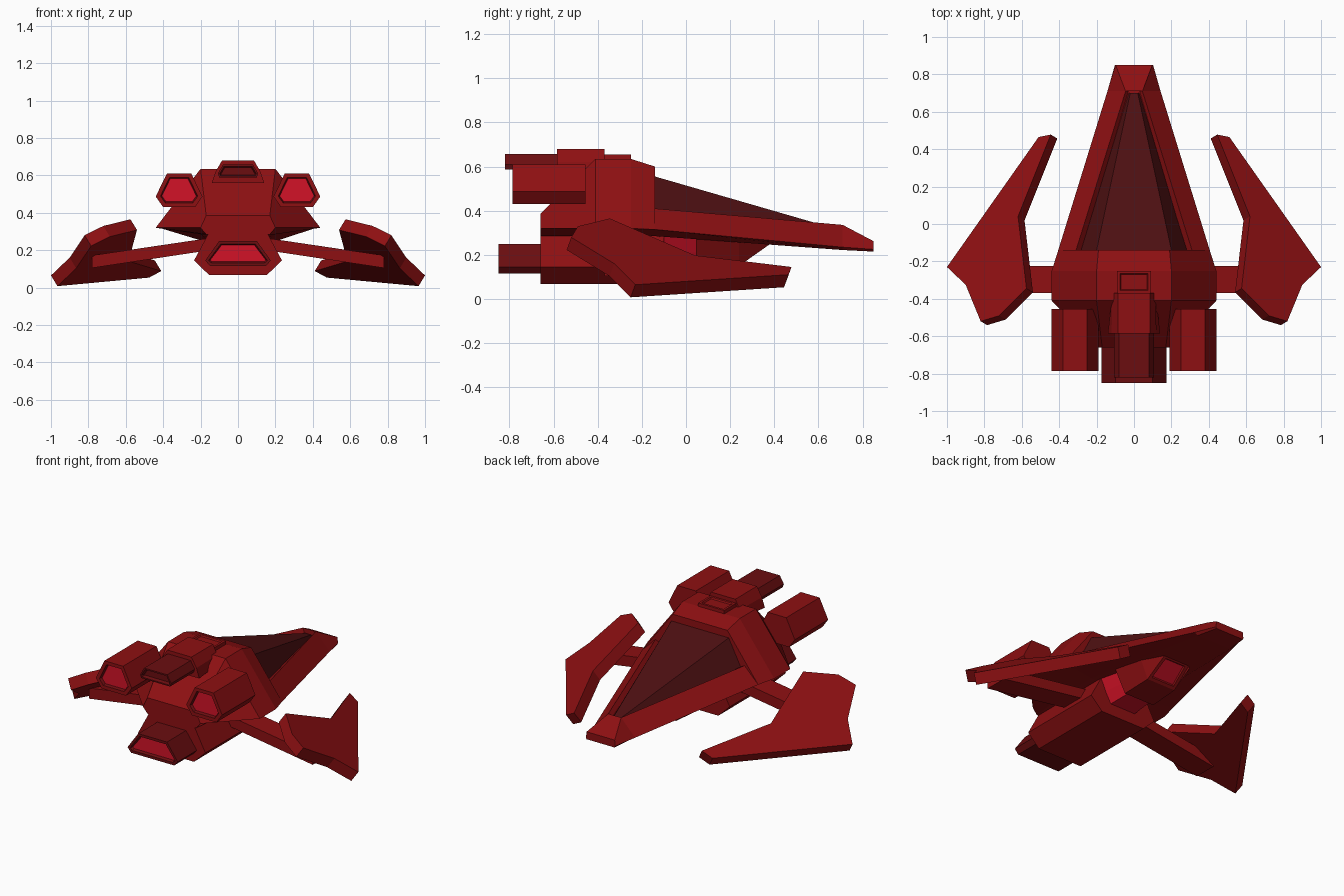
import bpy, bmesh
from mathutils import Vector

if "Cube" in bpy.data.objects:
    bpy.data.objects.remove(bpy.data.objects["Cube"])


def material(name, rgb):
    m = bpy.data.materials.new(name)
    m.diffuse_color = (*rgb, 1)
    m.use_nodes = True
    m.node_tree.nodes["Principled BSDF"].inputs["Base Color"].default_value = m.diffuse_color
    return m


RED = material("hull red", (0.27, 0.005, 0.006))
DARK = material("exhaust dark red", (0.145, 0.004, 0.005))
GLASS = material("canopy maroon", (0.075, 0.005, 0.006))
GLOW = material("glow crimson", (0.65, 0.006, 0.02))


def finish(name, bm, mats):
    me = bpy.data.meshes.new(name)
    bm.to_mesh(me)
    bm.free()
    for m in mats:
        me.materials.append(m)
    ob = bpy.data.objects.new(name, me)
    bpy.context.collection.objects.link(ob)
    return ob


def loft(stations, cx=0, half=True):
    """Bridge (y, [(x, z)...]) sections; half sections are mirrored about cx."""
    bm = bmesh.new()
    rings = []
    for y, pts in stations:
        ring = list(pts)
        if half:
            ring += [(-x, z) for x, z in reversed(pts)]
        rings.append([bm.verts.new((cx + x, y, z)) for x, z in ring])
    n = len(rings[0])
    for a, b in zip(rings, rings[1:]):
        for i in range(n):
            j = (i + 1) % n
            bm.faces.new((a[i], a[j], b[j], b[i]))
    bm.faces.new(rings[0])
    bm.faces.new(rings[-1])
    bmesh.ops.recalc_face_normals(bm, faces=bm.faces)
    bm.faces.ensure_lookup_table()
    return bm


def inset(bm, face, rim, depth, rim_mat, mat):
    """Inset a lip, then sink the centre and colour both."""
    r1 = bmesh.ops.inset_individual(bm, faces=[face], thickness=rim, depth=0)
    r2 = bmesh.ops.inset_individual(bm, faces=[face], thickness=0.008, depth=-depth)
    for f in r2["faces"]:
        f.material_index = rim_mat
    face.material_index = mat


def rear_face(bm):
    return min(bm.faces, key=lambda f: f.calc_center_median().y)


# Main hull block behind the canopy
shoulder = [(0.20, 0.635), (0.44, 0.32), (0.20, 0.285)]
finish("hull_block", loft([
    (-0.66, [(0.17, 0.385), (0.20, 0.32), (0.17, 0.285)]),
    (-0.41, shoulder), (-0.25, shoulder),
    (-0.14, [(0.19, 0.60), (0.405, 0.315), (0.20, 0.285)])]), [RED])

# Forward hull with raised rims around the canopy well
finish("forward_hull", loft([
    (-0.14, [(0.275, 0.39), (0.31, 0.41), (0.405, 0.315), (0.20, 0.285)]),
    (0.71, [(0.03, 0.30), (0.045, 0.336), (0.142, 0.235), (0.12, 0.222)])]), [RED])

# Nose cap
finish("nose", loft([
    (0.71, [(0.045, 0.336), (0.142, 0.235), (0.12, 0.222)]),
    (0.85, [(0.098, 0.262), (0.102, 0.225), (0.098, 0.215)])]), [RED])

# Canopy glass
finish("canopy", loft([
    (-0.14, [(0.20, 0.555), (0.285, 0.39)]),
    (0.70, [(0.02, 0.312), (0.032, 0.295)])]), [GLASS])

# Dorsal housing and hatch
finish("dorsal_housing", loft([
    (-0.585, [(0.085, 0.68), (0.12, 0.62), (0.14, 0.56)]),
    (-0.37, [(0.085, 0.68), (0.115, 0.62), (0.115, 0.56)])]), [RED])
bm = loft([(-0.37, [(0.09, 0.656), (0.095, 0.60)]),
           (-0.25, [(0.09, 0.656), (0.095, 0.60)])])
top = max(bm.faces, key=lambda f: f.calc_center_median().z)
inset(bm, top, 0.02, 0.008, 0, 0)
finish("dorsal_hatch", bm, [RED])

# Dorsal exhaust
tube = [(0.08, 0.657), (0.108, 0.61), (0.10, 0.588)]
bm = loft([(-0.82, tube), (-0.57, tube)])
inset(bm, rear_face(bm), 0.01, 0.02, 0, 0)
finish("dorsal_exhaust", bm, [DARK])

# Upper engine pair
for side, label in ((-1, "left"), (1, "right")):
    pod = [(0.065, 0.61), (0.125, 0.487), (0.085, 0.43)]
    bm = loft([(-0.787, pod), (-0.455, pod)], cx=0.315 * side)
    inset(bm, rear_face(bm), 0.025, 0.015, 1, 2)
    finish(label + "_engine", bm, [RED, DARK, GLOW])

# Belly block and lower exhaust
belly = [(0.155, 0.295), (0.235, 0.145), (0.155, 0.068)]
finish("belly_block", loft([
    (-0.66, belly), (-0.10, belly)]), [RED])
tube = [(0.10, 0.25), (0.175, 0.145), (0.15, 0.116)]
bm = loft([(-0.85, tube), (-0.65, tube)])
inset(bm, rear_face(bm), 0.018, 0.015, 0, 1)
finish("belly_exhaust", bm, [DARK, GLOW])

# Glowing throat ahead of the belly block
finish("belly_glow", loft([
    (-0.12, [(0.17, 0.30), (0.13, 0.21), (0.09, 0.14)]),
    (0.05, [(0.15, 0.295), (0.11, 0.21), (0.08, 0.15)])]), [GLOW])

# Belly wedge with a glowing window in its front slope
bm = loft([
    (0.045, [(0.19, 0.295), (0.105, 0.14)]),
    (0.24, [(0.16, 0.285), (0.10, 0.15)]),
    (0.385, [(0.12, 0.275), (0.09, 0.252)])])
slope = [f for f in bm.faces if f.normal.z < -0.3 and f.normal.y > 0.3
         and abs(f.calc_center_median().x) < 0.01]
for f in slope:
    inset(bm, f, 0.028, 0.008, 0, 1)
finish("belly_wedge", bm, [RED, GLOW])

# Wings: flat tilted plates, and the struts that carry them
outline = [(0.51, 0.465), (0.445, 0.478), (0.62, 0.04), (0.575, -0.345),
           (0.72, -0.49), (0.82, -0.52), (0.90, -0.325), (1.0, -0.23)]
for side, label in ((-1, "left"), (1, "right")):
    bm = bmesh.new()
    plate = bm.faces.new([bm.verts.new(
        (side * x, y, 0.13 - 0.608 * (x - 0.475) - 0.363 * (y - 0.47)))
        for x, y in outline])
    ext = bmesh.ops.extrude_face_region(bm, geom=[plate], use_keep_orig=True)
    moved = [v for v in ext["geom"] if isinstance(v, bmesh.types.BMVert)]
    bmesh.ops.translate(bm, verts=moved,
                        vec=Vector((-0.496 * side, -0.296, -0.816)) * 0.07)
    bmesh.ops.recalc_face_normals(bm, faces=bm.faces)
    finish(label + "_wing", bm, [RED])

    beam = [(side * x, z) for x, z in
            ((0.15, 0.265), (0.78, 0.172), (0.78, 0.105), (0.15, 0.20))]
    finish(label + "_strut", loft([(-0.37, beam), (-0.225, beam)], half=False), [RED])
